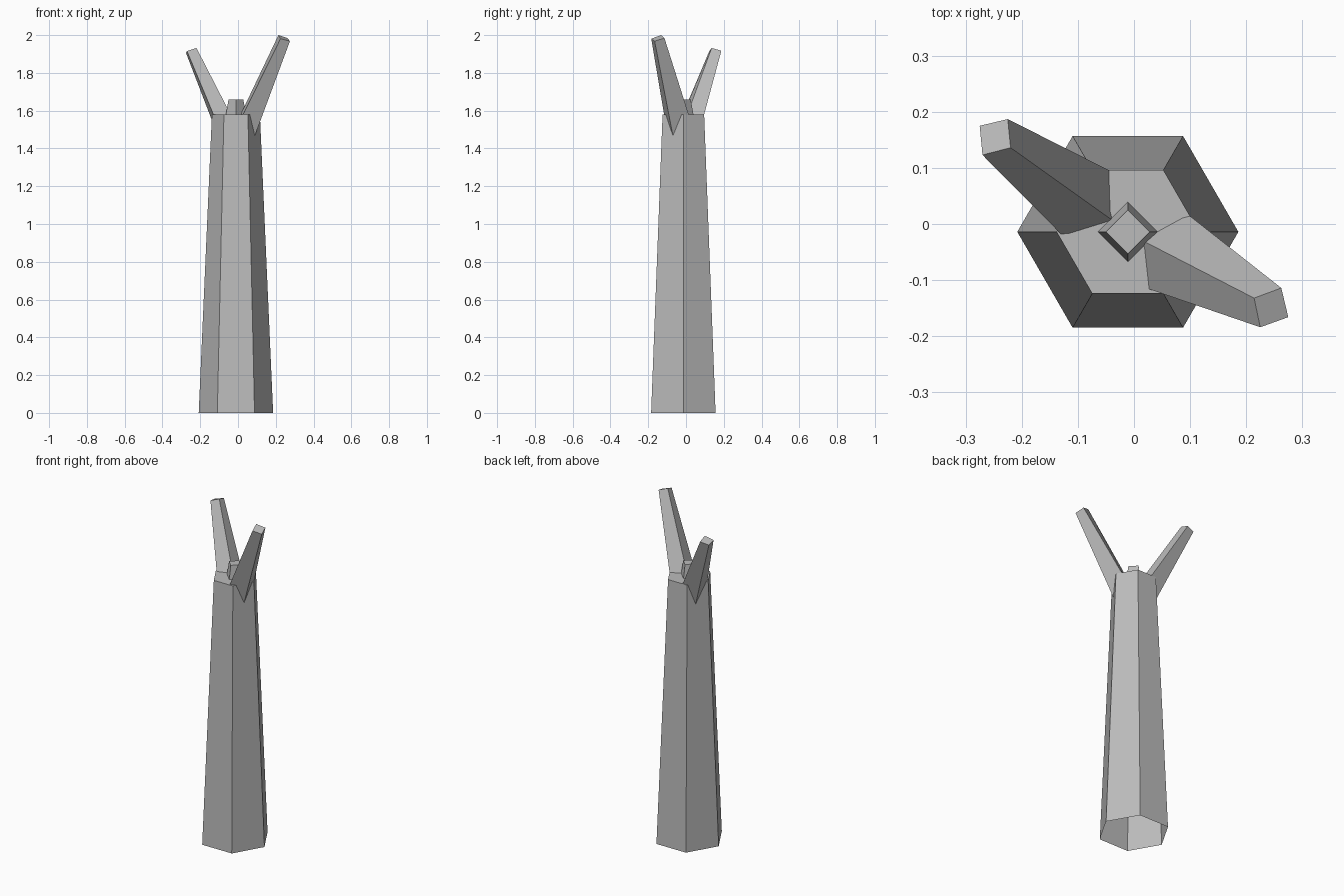
import bpy, bmesh, math
from mathutils import Vector

if "Cube" in bpy.data.objects:
    bpy.data.objects.remove(bpy.data.objects["Cube"])

CX, CY = -0.011, -0.014      # tower axis
TOP = 1.58                   # height of the tower roof

stone = bpy.data.materials.new("grey stone")
stone.diffuse_color = (0.5, 0.5, 0.5, 1)
stone.use_nodes = True
stone.node_tree.nodes["Principled BSDF"].inputs["Base Color"].default_value = stone.diffuse_color


def ring(sides, radius, z):
    """Corners of a regular polygon around the tower axis."""
    return [Vector((CX + radius * math.cos(math.tau * i / sides),
                    CY + radius * math.sin(math.tau * i / sides), z))
            for i in range(sides)]


def loft(name, lower, upper, close_bottom=True):
    """Straight-sided solid between two matching loops of corners."""
    bm = bmesh.new()
    lo = [bm.verts.new(p) for p in lower]
    hi = [bm.verts.new(p) for p in upper]
    n = len(lo)
    for i in range(n):
        j = (i + 1) % n
        bm.faces.new((lo[i], lo[j], hi[j], hi[i]))
    bm.faces.new(hi)
    if close_bottom:
        bm.faces.new(lo[::-1])
    bmesh.ops.recalc_face_normals(bm, faces=bm.faces)
    mesh = bpy.data.meshes.new(name)
    bm.to_mesh(mesh)
    bm.free()
    mesh.materials.append(stone)
    obj = bpy.data.objects.new(name, mesh)
    bpy.context.collection.objects.link(obj)
    return obj


def prong(name, roof_xy, tip, root_z=1.45):
    """Tapered spike: edges run from the tip through the roof plane into the tower."""
    tip = [Vector(p) for p in tip]
    root = []
    for (x, y), t in zip(roof_xy, tip):
        p = Vector((x, y, TOP))
        root.append(t + (p - t) * ((t.z - root_z) / (t.z - TOP)))
    return loft(name, root, tip)


# Six-sided tapering tower, hollow from below
loft("tower", ring(6, 0.197, 0), ring(6, 0.127, TOP), close_bottom=False)

# Small four-sided stud in the middle of the roof
loft("roof_stud", ring(4, 0.055, TOP - 0.01), ring(4, 0.039, 1.66))

# Two leaning spikes
prong("back_left_prong",
      [(-0.15, 0.088), (-0.13, -0.018), (-0.039, 0.007), (-0.045, 0.096)],
      [(-0.275, 0.175, 1.905), (-0.27, 0.123, 1.915),
       (-0.22, 0.136, 1.932), (-0.225, 0.187, 1.917)])
prong("front_right_prong",
      [(0.131, -0.091), (0.10, 0.014), (0.014, -0.029), (0.027, -0.116)],
      [(0.275, -0.166, 1.968), (0.2625, -0.114, 1.984),
       (0.214, -0.132, 2.0), (0.225, -0.184, 1.981)])
